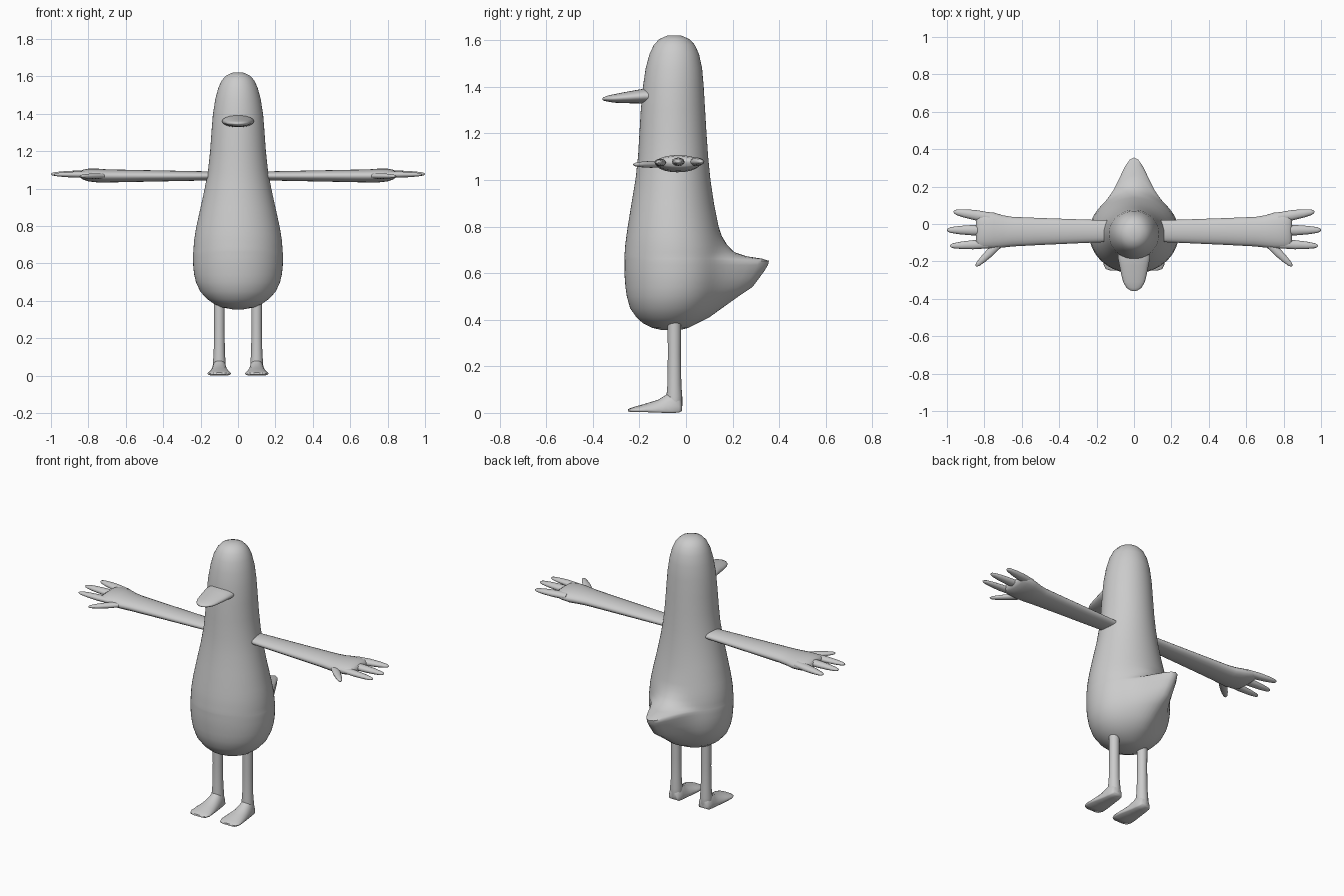
import bpy, bmesh, math
from mathutils import Vector

grey = bpy.data.materials.new("light grey")
grey.diffuse_color = (0.6, 0.6, 0.6, 1)


def loft(name, rings, angle=60):
    """Skin a list of closed point rings and cap both ends."""
    bm = bmesh.new()
    loops = [[bm.verts.new(p) for p in ring] for ring in rings]
    n = len(loops[0])
    for a, b in zip(loops, loops[1:]):
        for i in range(n):
            j = (i + 1) % n
            bm.faces.new((a[i], a[j], b[j], b[i]))
    bm.faces.new(loops[0][::-1])
    bm.faces.new(loops[-1])
    bmesh.ops.recalc_face_normals(bm, faces=bm.faces)
    me = bpy.data.meshes.new(name)
    bm.to_mesh(me)
    bm.free()
    ob = bpy.data.objects.new(name, me)
    bpy.context.collection.objects.link(ob)
    me.materials.append(grey)
    bpy.ops.object.select_all(action='DESELECT')
    ob.select_set(True)
    bpy.context.view_layer.objects.active = ob
    bpy.ops.object.shade_smooth_by_angle(angle=math.radians(angle))
    return ob


def ellipse(center, u, v, ru, rv, n=20):
    c, u, v = Vector(center), Vector(u), Vector(v)
    return [c + u * ru * math.cos(t) + v * rv * math.sin(t)
            for t in (2 * math.pi * i / n for i in range(n))]


def mirrored(ob):
    """Mirror a limb to the other side of the body."""
    m = ob.modifiers.new("mirror", 'MIRROR')
    m.use_axis[0] = True


X, Y, Z = (1, 0, 0), (0, 1, 0), (0, 0, 1)

# Body and head: z, half width, front y, back y, tail reach
profile = [
    (.355, .03, -.10, -.03, 0), (.365, .085, -.145, .01, 0),
    (.385, .13, -.185, .05, 0), (.41, .165, -.213, .085, .015),
    (.45, .202, -.24, .12, .035), (.50, .225, -.254, .145, .08),
    (.54, .234, -.26, .157, .128), (.58, .239, -.263, .163, .152),
    (.61, .24, -.265, .165, .172), (.635, .24, -.265, .165, .187),
    (.653, .24, -.265, .164, .192), (.662, .239, -.265, .163, .165),
    (.672, .238, -.265, .162, .10), (.69, .237, -.263, .16, .047),
    (.72, .235, -.261, .156, .021), (.76, .229, -.256, .148, .005),
    (.80, .222, -.25, .14, 0), (.90, .20, -.234, .12, 0),
    (1.0, .178, -.217, .105, 0), (1.1, .16, -.206, .095, 0),
    (1.2, .149, -.2, .088, 0), (1.3, .142, -.194, .082, 0),
    (1.4, .134, -.185, .076, 0), (1.48, .121, -.173, .069, 0),
    (1.54, .105, -.157, .056, 0), (1.58, .086, -.138, .038, 0),
    (1.605, .063, -.115, .014, 0), (1.62, .03, -.08, -.02, 0)]
rings = []
for z, w, front, back, tail in profile:
    ring = []
    for i in range(64):
        t = 2 * math.pi * i / 64
        c, s = math.cos(t), math.sin(t)
        y = (front + back) / 2 + (back - front) / 2 * s
        ring.append((w * c, y + tail * max(0, s) ** 13, z))
    rings.append(ring)
loft("body", rings)

# Beak: y, half width, half height, z
loft("beak", [ellipse((0, y, z), X, Z, w, h) for y, w, h, z in [
    (-.14, .084, .03, 1.36), (-.18, .086, .032, 1.36), (-.22, .078, .028, 1.357),
    (-.27, .068, .023, 1.353), (-.31, .058, .018, 1.35), (-.34, .041, .012, 1.349),
    (-.354, .022, .007, 1.348), (-.359, .006, .003, 1.348)]])

# Arm and palm: x, centre y, half width, half height, z
mirrored(loft("arm", [ellipse((x, y, z), Y, Z, w, h) for x, y, w, h, z in [
    (.14, -.038, .058, .024, 1.068), (.30, -.039, .064, .027, 1.068),
    (.50, -.04, .072, .031, 1.068), (.65, -.041, .079, .034, 1.068),
    (.70, -.04, .086, .035, 1.068), (.75, -.035, .096, .037, 1.07),
    (.80, -.033, .098, .034, 1.073), (.83, -.033, .094, .026, 1.075),
    (.845, -.033, .082, .014, 1.075)]]))


# Fingers: tapered rods with rounded tips
def finger(name, a, b, r):
    a, b = Vector(a), Vector(b)
    d = (b - a).normalized()
    side = Vector(Z).cross(d)
    up = d.cross(side)
    mirrored(loft(name, [ellipse(a.lerp(b, f), side, up, r * k, r * k * .68, 12)
             for f, k in [(0, 1), (.4, 1.05), (.7, .85), (.9, .6), (.97, .38), (1, .1)]]))


finger("rear_finger", (.77, .035, 1.078), (.965, .066, 1.078), .026)
finger("middle_finger", (.78, -.034, 1.078), (1.0, -.032, 1.078), .026)
finger("front_finger", (.78, -.107, 1.075), (.985, -.117, 1.075), .023)
finger("thumb", (.72, -.105, 1.068), (.845, -.225, 1.066), .021)

# Leg: z, radius
mirrored(loft("leg", [ellipse((.1, -.05, z), X, Y, r, r) for z, r in [
    (.39, .029), (.25, .028), (.12, .03), (.07, .034), (.03, .034), (.008, .03)]]))

# Foot: y, half width, base z, top z, as flat bottomed sections
foot = []
for y, w, z0, z1 in [(-.018, .026, .012, .05), (-.03, .036, .005, .08),
                     (-.06, .041, .004, .098), (-.085, .044, .004, .078),
                     (-.12, .05, .005, .056), (-.17, .059, .007, .041),
                     (-.215, .063, .008, .028), (-.24, .052, .008, .02),
                     (-.248, .03, .01, .016)]:
    arc = [math.pi * i / 12 for i in range(13)]
    foot.append([(.1 + w * math.cos(t), y, z0 + .003 + (z1 - z0 - .003) * math.sin(t)) for t in arc]
                + [(.1 - w * .9, y, z0 - .004), (.1 + w * .9, y, z0 - .004)])
mirrored(loft("foot", foot))
